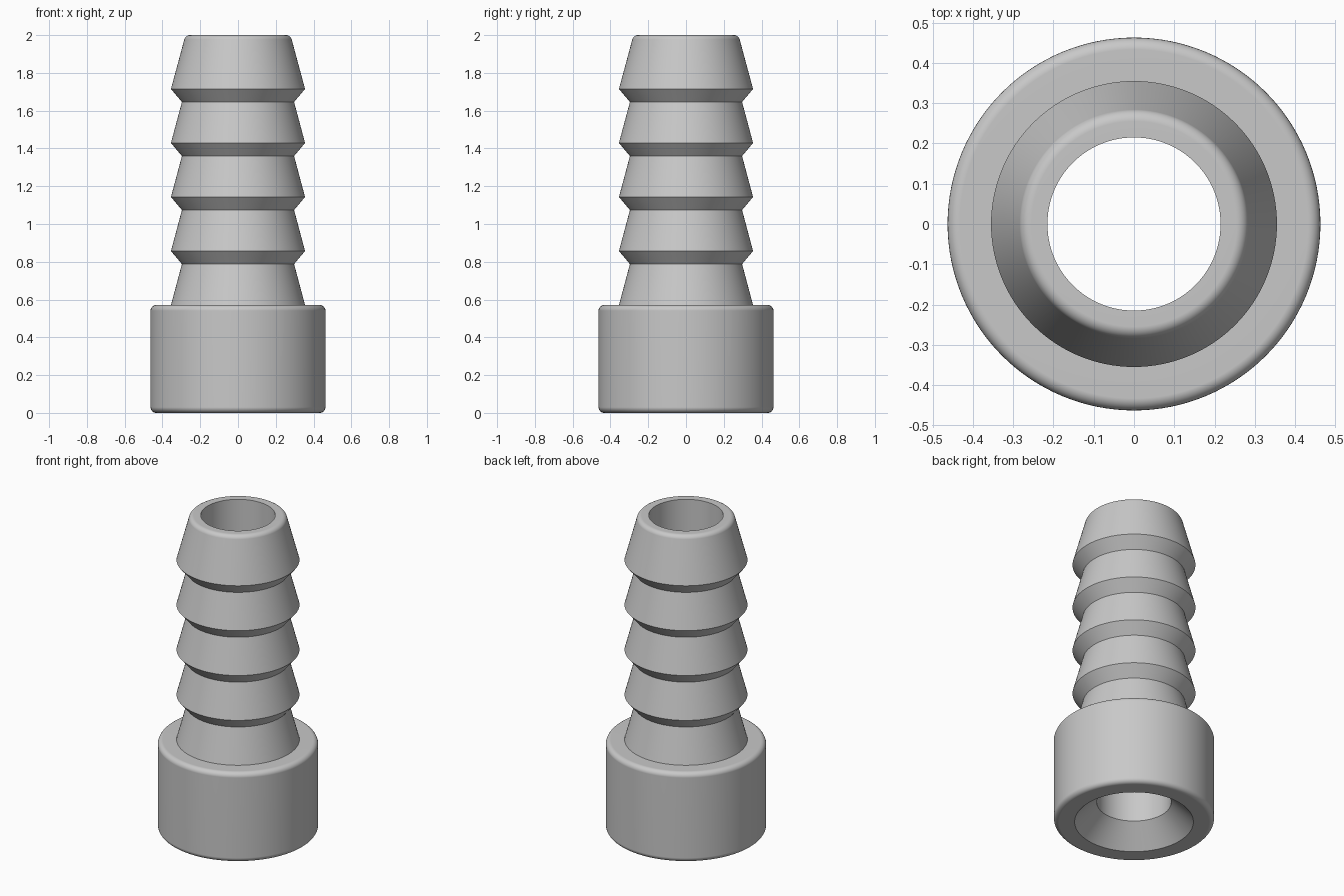
import bpy
import bmesh
import math
from mathutils import Vector

cube = bpy.data.objects.get("Cube")
if cube:
    bpy.data.objects.remove(cube, do_unlink=True)

SEGMENTS = 128
BORE = 0.215
COLLAR_R, COLLAR_H = 0.463, 0.571
BARB_R, NECK_R = 0.355, 0.297
PITCH, UNDERCUT = 0.286, 0.069
FILLET = 0.03


def point(r, z):
    return Vector((r, 0, z))


def rounded(before, corner, after, radius=FILLET, steps=6):
    """Arc of points that replaces a profile corner."""
    a = (before - corner).normalized()
    b = (after - corner).normalized()
    half = a.angle(b) / 2
    centre = corner + (a + b).normalized() * radius / math.sin(half)
    reach = radius / math.tan(half)
    start = (corner + a * reach - centre).normalized()
    end = (corner + b * reach - centre).normalized()
    return [centre + start.slerp(end, i / steps) * radius for i in range(steps + 1)]


# Collar: countersunk mouth, flat underside and rounded rims
mouth = point(0.343, 0)
low = point(COLLAR_R, 0)
high = point(COLLAR_R, COLLAR_H)
shoulder = point(BARB_R, COLLAR_H)
profile = [point(BORE, 0.13), mouth]
profile += rounded(mouth, low, high)
profile += rounded(low, high, shoulder)

# Stem: four tapered barbs above the root cone
for i in range(5):
    z = COLLAR_H + i * PITCH
    profile.append(point(BARB_R, z))
    if i < 4:
        profile.append(point(NECK_R, z + PITCH - UNDERCUT))

# Tip: last taper ends in a rounded lip around the bore
lip = point(BORE, 2)
profile += rounded(profile[-1], point(0.278, 2), lip)
profile.append(lip)

# Revolve the closed profile, bore wall included
bm = bmesh.new()
verts = [bm.verts.new(p) for p in profile]
edges = [bm.edges.new((verts[i - 1], v)) for i, v in enumerate(verts)]
bmesh.ops.spin(bm, geom=verts + edges, cent=(0, 0, 0), axis=(0, 0, 1),
               angle=math.tau, steps=SEGMENTS)
bmesh.ops.remove_doubles(bm, verts=bm.verts, dist=0.0002)
bmesh.ops.recalc_face_normals(bm, faces=bm.faces)
mesh = bpy.data.meshes.new("barbed_hose_fitting")
bm.to_mesh(mesh)
bm.free()

fitting = bpy.data.objects.new("barbed_hose_fitting", mesh)
bpy.context.collection.objects.link(fitting)

# Plain grey material
grey = bpy.data.materials.new("grey")
grey.use_nodes = True
colour = (0.58, 0.58, 0.58, 1)
grey.diffuse_color = colour
grey.node_tree.nodes["Principled BSDF"].inputs["Base Color"].default_value = colour
mesh.materials.append(grey)

# Smooth shading with crisp barb edges
bpy.ops.object.select_all(action="DESELECT")
fitting.select_set(True)
bpy.context.view_layer.objects.active = fitting
bpy.ops.object.shade_smooth_by_angle(angle=math.radians(30))
weighted = fitting.modifiers.new("even_flats", "WEIGHTED_NORMAL")
weighted.keep_sharp = True
